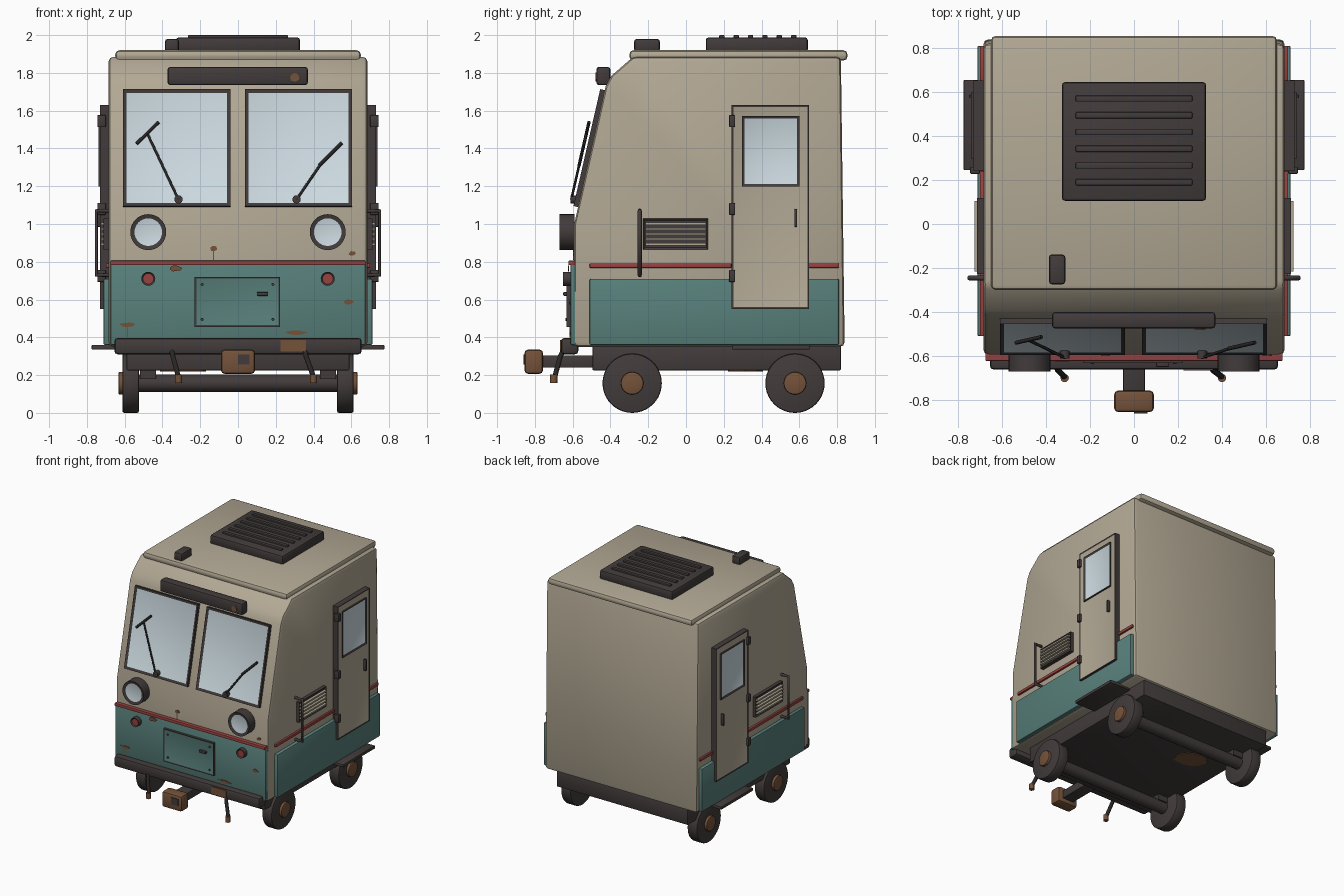
import bpy, bmesh, math, random
from mathutils import Matrix, Vector

random.seed(4)
if "Cube" in bpy.data.objects:
    bpy.data.objects.remove(bpy.data.objects["Cube"])


def material(name, *rgb):
    lin = [(c / 255 / 12.92) if c < 11 else ((c / 255 + 0.055) / 1.055) ** 2.4 for c in rgb] + [1]
    m = bpy.data.materials.new(name)
    m.use_nodes = True
    m.diffuse_color = lin
    m.node_tree.nodes["Principled BSDF"].inputs["Base Color"].default_value = lin
    return m


CREAM = material("cream paint", 178, 168, 148)
TEAL = material("teal paint", 88, 128, 123)
RED = material("red paint", 152, 66, 64)
DARK = material("dark metal", 66, 59, 59)
BLACK = material("black rubber", 40, 37, 37)
GLASS = material("pale glass", 204, 218, 224)
RUST = material("rust", 116, 82, 58)

meshes = []


def finish(bm, name, mats, bevel=0.0, matrix=None):
    """Bevel the sharp edges, place the mesh and link it."""
    if bevel:
        sharp = [e for e in bm.edges if e.calc_face_angle(0) > 0.6]
        bmesh.ops.bevel(bm, geom=sharp, offset=bevel, segments=2, profile=0.5,
                        affect='EDGES', clamp_overlap=True)
    if matrix:
        bm.transform(matrix)
    bmesh.ops.recalc_face_normals(bm, faces=bm.faces)
    me = bpy.data.meshes.new(name)
    bm.to_mesh(me)
    bm.free()
    for m in mats:
        me.materials.append(m)
    ob = bpy.data.objects.new(name, me)
    bpy.context.collection.objects.link(ob)
    meshes.append(ob)
    return ob


def place(loc, rx=0.0, rz=0.0, ry=0.0):
    return (Matrix.Translation(loc) @ Matrix.Rotation(rz, 4, 'Z')
            @ Matrix.Rotation(rx, 4, 'X') @ Matrix.Rotation(ry, 4, 'Y'))


def box(name, x, y, z, mat, bevel=0.0):
    """Box from (low, high) ranges."""
    bm = bmesh.new()
    bmesh.ops.create_cube(bm, size=1)
    for v in bm.verts:
        v.co = [(sum(r) / 2) + c * abs(r[1] - r[0]) for r, c in zip((x, y, z), v.co)]
    return finish(bm, name, [mat], bevel)


def framed(name, loc, w, h, d, border, mats, rx=0.0, rz=0.0, sink=0.008):
    """Plate facing local -y whose inset centre takes the second material."""
    bm = bmesh.new()
    bmesh.ops.create_cube(bm, size=1, matrix=Matrix.Diagonal((w, d, h, 1)))
    face = min(bm.faces, key=lambda f: f.calc_center_median().y)
    bmesh.ops.inset_region(bm, faces=[face], thickness=border, depth=-sink)
    face.material_index = 1
    return finish(bm, name, mats, 0, place(loc, rx, rz))


def disc(name, loc, r, d, mats, axis='Y', border=0.0, bevel=0.0, sides=32):
    """Cylinder; with a border its outer cap is inset in the second material."""
    bm = bmesh.new()
    bmesh.ops.create_cone(bm, cap_ends=True, segments=sides, radius1=r, radius2=r, depth=d)
    if border:
        cap = max(bm.faces, key=lambda f: f.calc_center_median().z)
        bmesh.ops.inset_region(bm, faces=[cap], thickness=border, depth=-0.008)
        cap.material_index = 1
    turn = {'Y': Matrix.Rotation(math.pi / 2, 4, 'X'),
            'X': Matrix.Rotation(math.pi / 2, 4, 'Y'), 'Z': Matrix()}[axis]
    return finish(bm, name, mats, bevel, Matrix.Translation(loc) @ turn)


def rod(name, points, r, mat):
    cu = bpy.data.curves.new(name, 'CURVE')
    cu.dimensions = '3D'
    cu.bevel_depth, cu.bevel_resolution, cu.use_fill_caps = r, 2, True
    sp = cu.splines.new('POLY')
    sp.points.add(len(points) - 1)
    for p, co in zip(sp.points, points):
        p.co = (*co, 1)
    cu.materials.append(mat)
    ob = bpy.data.objects.new(name, cu)
    bpy.context.collection.objects.link(ob)


def patch(name, loc, w, h, rx=0.0):
    """Thin ragged rust plate facing -y."""
    bm = bmesh.new()
    ring = []
    for i in range(9):
        a, k = i * math.tau / 9, random.uniform(0.7, 1.1)
        ring.append(bm.verts.new((w / 2 * k * math.cos(a), 0, h / 2 * k * math.sin(a))))
    face = bm.faces.new(ring)
    ext = bmesh.ops.extrude_face_region(bm, geom=[face])
    bmesh.ops.translate(bm, vec=(0, -0.006, 0),
                        verts=[v for v in ext["geom"] if isinstance(v, bmesh.types.BMVert)])
    finish(bm, name, [RUST], 0, place(loc, rx))


# Cab shell: side profile extruded across the width
profile = [(-0.595, 0.35), (-0.592, 1.0), (-0.425, 1.73), (-0.395, 1.785), (-0.28, 1.885),
           (0.82, 1.885), (0.84, 0.35)]
bm = bmesh.new()
shell = bm.faces.new([bm.verts.new((-0.685, y, z)) for y, z in profile])
ext = bmesh.ops.extrude_face_region(bm, geom=[shell])
bmesh.ops.translate(bm, vec=(1.37, 0, 0),
                    verts=[v for v in ext["geom"] if isinstance(v, bmesh.types.BMVert)])
finish(bm, "cab_shell", [CREAM], 0.025)
LEAN = -math.atan2(0.167, 0.73)


def slope_y(z, out=0.0):
    return -0.592 + (z - 1.0) * 0.167 / 0.73 - out


# Roof
box("roof_cap", (-0.65, 0.65), (-0.3, 0.855), (1.865, 1.92), CREAM, 0.022)
box("roof_vent", (-0.328, 0.328), (0.105, 0.645), (1.91, 1.988), DARK, 0.015)
for i in range(6):
    y = 0.19 + i * 0.076
    box("roof_vent_slat", (-0.265, 0.265), (y - 0.014, y + 0.014), (1.98, 2.0), DARK, 0.004)
box("roof_horn", (-0.387, -0.312), (-0.275, -0.138), (1.91, 1.98), DARK, 0.015)

# Front: sign, windscreens, wipers
box("sign_box", (-0.373, 0.37), (-0.475, -0.4), (1.735, 1.832), DARK, 0.015)
patch("sign_rust", (0.3, -0.474, 1.78), 0.06, 0.05)
for x in (-0.325, 0.32):
    framed("windscreen", (x, slope_y(1.4, 0.005), 1.4), 0.568, 0.635, 0.04, 0.026,
           [DARK, GLASS], rx=LEAN)
wipers = [((-0.315, 1.13), (-0.48, 1.48), (-0.537, 1.425), (-0.42, 1.54)),
          ((0.31, 1.13), (0.44, 1.32), (0.43, 1.31), (0.55, 1.43))]
for pts in wipers:
    hub, tip, low, high = [(x, slope_y(z, 0.045), z) for x, z in pts]
    rod("wiper_arm", [hub, tip], 0.007, BLACK)
    rod("wiper_blade", [low, high], 0.009, BLACK)
    disc("wiper_pivot", Vector(hub) + Vector((0, 0.015, 0)), 0.022, 0.04, [DARK], sides=16)

# Front lower panel, stripe, lamps
box("front_panel", (-0.675, 0.675), (-0.612, -0.57), (0.36, 0.79), TEAL, 0.008)
box("front_stripe", (-0.675, 0.675), (-0.622, -0.58), (0.782, 0.806), RED, 0.004)
for s in (-1, 1):
    disc("headlight", (s * 0.475, -0.63, 0.957), 0.095, 0.08, [DARK, GLASS], border=0.022)
    disc("marker_lamp", (s * 0.475, -0.625, 0.71), 0.037, 0.05, [DARK, RED], border=0.009, sides=20)

# Front hatch with bolts and latch
framed("front_hatch", (-0.003, -0.617, 0.588), 0.452, 0.265, 0.03, 0.012, [DARK, TEAL], sink=0.003)
for x in (-0.19, 0.185):
    for z in (0.495, 0.68):
        disc("hatch_bolt", (x, -0.63, z), 0.008, 0.014, [DARK], sides=8)
box("hatch_latch", (0.1, 0.16), (-0.65, -0.62), (0.62, 0.64), DARK, 0.005)

# Rust spots and drips
for x, z, w, h, y in [(-0.13, 0.872, 0.045, 0.03, -0.593), (-0.328, 0.765, 0.065, 0.035, -0.62),
                      (0.605, 0.845, 0.04, 0.028, -0.593), (0.585, 0.586, 0.055, 0.028, -0.611),
                      (-0.585, 0.467, 0.09, 0.03, -0.611), (0.305, 0.425, 0.12, 0.028, -0.611)]:
    patch("rust_spot", (x, y, z), w, h)
box("rust_drip", (-0.133, -0.127), (-0.598, -0.59), (0.81, 0.87), RUST)
box("rust_drip", (-0.588, -0.582), (-0.616, -0.61), (0.4, 0.465), RUST)

# Bumper, coupler and hoses
box("bumper", (-0.655, 0.655), (-0.662, -0.57), (0.31, 0.397), DARK, 0.018)
box("bumper_rust", (0.225, 0.36), (-0.666, -0.6), (0.325, 0.385), RUST)
box("coupler_shaft", (-0.05, 0.05), (-0.78, -0.45), (0.24, 0.305), DARK, 0.005)
box("coupler_head", (-0.09, 0.09), (-0.855, -0.757), (0.207, 0.335), RUST, 0.018)
box("coupler_socket", (0.0, 0.062), (-0.861, -0.84), (0.255, 0.31), DARK)
for x, tip in ((-0.355, -0.315), (0.35, 0.4)):
    rod("brake_hose", [(x, -0.635, 0.36), (x + 0.01, -0.665, 0.3), (tip, -0.695, 0.19)], 0.014, BLACK)
    disc("hose_end", (tip, -0.7, 0.18), 0.019, 0.045, [RUST], 'Z', sides=12)

# Chassis and running gear
box("chassis", (-0.59, 0.59), (-0.495, 0.82), (0.225, 0.355), DARK, 0.006)
patch("chassis_rust", (-0.29, 0.31, 0.226), 0.26, 0.24, rx=math.pi / 2)
for y in (-0.285, 0.577):
    disc("axle", (0, y, 0.157), 0.046, 1.06, [DARK], 'X', sides=20)
    for s in (-1, 1):
        disc("wheel", (s * 0.568, y, 0.157), 0.157, 0.088, [DARK], 'X', bevel=0.01, sides=40)
        disc("wheel_hub", (s * 0.605, y, 0.157), 0.06, 0.055, [RUST], 'X', bevel=0.006, sides=24)
        box("axle_bracket", (s * 0.435, s * 0.52), (y - 0.05, y + 0.05), (0.18, 0.23), DARK)

# Both sides: panel, stripes, door, vent, rail and step
for s in (-1, 1):
    out = s * math.pi / 2

    def side_box(name, x, y, z, mat, bevel=0.0):
        box(name, (s * x[0], s * x[1]), y, z, mat, bevel)

    side_box("side_panel", (0.66, 0.712), (-0.51, 0.81), (0.36, 0.71), TEAL, 0.008)
    for y in ((-0.51, 0.24), (0.65, 0.81)):
        side_box("side_stripe", (0.67, 0.7), y, (0.768, 0.792), RED, 0.004)
    framed("door", (s * 0.7, 0.447, 1.09), 0.41, 1.08, 0.06, 0.014, [DARK, CREAM], rz=out, sink=0.004)
    framed("door_window", (s * 0.725, 0.448, 1.385), 0.305, 0.375, 0.025, 0.02, [DARK, GLASS], rz=out)
    for z in (0.725, 1.08, 1.545):
        side_box("door_hinge", (0.7, 0.745), (0.228, 0.26), (z - 0.032, z + 0.032), DARK, 0.005)
    side_box("door_handle", (0.72, 0.75), (0.574, 0.588), (0.985, 1.08), DARK, 0.005)
    framed("side_vent", (s * 0.695, -0.055, 0.947), 0.345, 0.165, 0.035, 0.014, [DARK, DARK], rz=out)
    for i in range(5):
        z = 0.893 + i * 0.027
        side_box("vent_slat", (0.69, 0.725), (-0.215, 0.105), (z - 0.006, z + 0.006), CREAM)
    rod("grab_rail", [(s * x, -0.245, z) for x, z in
                      ((0.68, 1.07), (0.75, 1.07), (0.75, 0.73), (0.68, 0.73))], 0.011, DARK)
    side_box("door_step", (0.58, 0.775), (0.245, 0.655), (0.335, 0.36), DARK, 0.005)

# Smooth shading with sharp edges kept
bpy.ops.object.select_all(action='DESELECT')
for ob in meshes:
    ob.select_set(True)
bpy.context.view_layer.objects.active = meshes[0]
bpy.ops.object.shade_smooth_by_angle(angle=math.radians(35))
